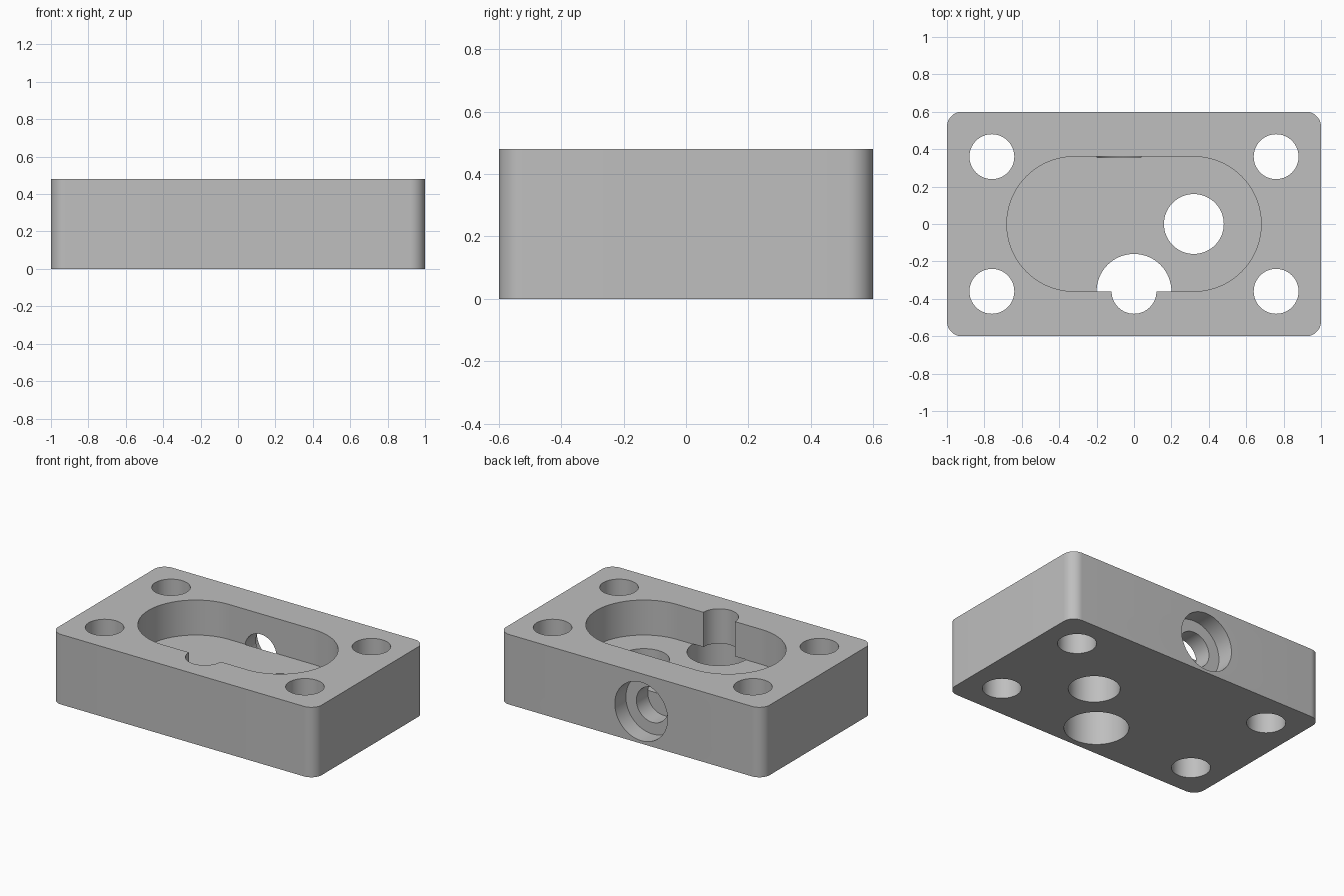
import bpy
import bmesh
import math
from mathutils import Matrix, Vector

if "Cube" in bpy.data.objects:
    bpy.data.objects.remove(bpy.data.objects["Cube"])

grey = bpy.data.materials.new("machined_grey")
grey.use_nodes = True
colour = (0.52, 0.52, 0.52, 1)
grey.diffuse_color = colour
grey.node_tree.nodes["Principled BSDF"].inputs["Base Color"].default_value = colour


def rounded_slab(name, half_x, half_y, radius, z0, z1, steps):
    """Upright prism with a rounded rectangle outline."""
    bm = bmesh.new()
    ring = []
    for corner, (sx, sy) in enumerate([(1, 1), (-1, 1), (-1, -1), (1, -1)]):
        for i in range(steps + 1):
            a = math.pi / 2 * (corner + i / steps)
            ring.append(bm.verts.new((sx * (half_x - radius) + radius * math.cos(a),
                                      sy * (half_y - radius) + radius * math.sin(a), z0)))
    bmesh.ops.remove_doubles(bm, verts=ring, dist=1e-5)
    base = bm.faces.new(list(bm.verts))
    top = bmesh.ops.extrude_face_region(bm, geom=[base])["geom"]
    bmesh.ops.translate(bm, vec=(0, 0, z1 - z0),
                        verts=[v for v in top if isinstance(v, bmesh.types.BMVert)])
    return finish(name, bm)


def cylinder(name, radius, start, end):
    """Round cutter running between two points."""
    start, end = Vector(start), Vector(end)
    axis = end - start
    turn = axis.to_track_quat("Z", "Y").to_matrix().to_4x4()
    bm = bmesh.new()
    bmesh.ops.create_cone(bm, cap_ends=True, segments=64, radius1=radius, radius2=radius,
                          depth=axis.length,
                          matrix=Matrix.Translation((start + end) / 2) @ turn)
    return finish(name, bm)


def finish(name, bm):
    bmesh.ops.recalc_face_normals(bm, faces=list(bm.faces))
    mesh = bpy.data.meshes.new(name)
    bm.to_mesh(mesh)
    bm.free()
    mesh.materials.append(grey)
    obj = bpy.data.objects.new(name, mesh)
    bpy.context.collection.objects.link(obj)
    return obj


# Block with rounded vertical corners
block = rounded_slab("housing_block", 1, 0.6, 0.08, 0, 0.48, 12)

# Oblong pocket, open at the top
cutters = [rounded_slab("pocket_cutter", 0.68, 0.36, 0.36, 0.24, 0.6, 24)]

# Four corner mounting holes
for x in (-0.76, 0.76):
    for y in (-0.36, 0.36):
        cutters.append(cylinder("mounting_hole_cutter", 0.12, (x, y, -0.1), (x, y, 0.6)))

# Through hole in the pocket floor
cutters.append(cylinder("floor_hole_cutter", 0.16, (0.32, 0, -0.1), (0.32, 0, 0.6)))

# Stepped hole at the pocket's front wall, wide from below
cutters.append(cylinder("front_bore_cutter", 0.12, (0, -0.36, 0.1), (0, -0.36, 0.6)))
cutters.append(cylinder("front_counterbore_cutter", 0.2, (0, -0.36, -0.1), (0, -0.36, 0.242)))

# Stepped port through the back wall into the pocket
cutters.append(cylinder("back_port_cutter", 0.12, (-0.08, 0.7, 0.22), (-0.08, 0.356, 0.22)))
cutters.append(cylinder("back_recess_cutter", 0.2, (-0.08, 0.7, 0.22), (-0.08, 0.48, 0.22)))

# Cut everything out of the block
bpy.ops.object.select_all(action="DESELECT")
bpy.context.view_layer.objects.active = block
block.select_set(True)
for cutter in cutters:
    cutter.hide_render = True
    cut = block.modifiers.new(cutter.name, "BOOLEAN")
    cut.operation = "DIFFERENCE"
    cut.solver = "EXACT"
    cut.object = cutter
    bpy.ops.object.modifier_apply(modifier=cut.name)
for cutter in cutters:
    bpy.data.objects.remove(cutter)

bpy.ops.object.shade_smooth_by_angle(angle=math.radians(30))
